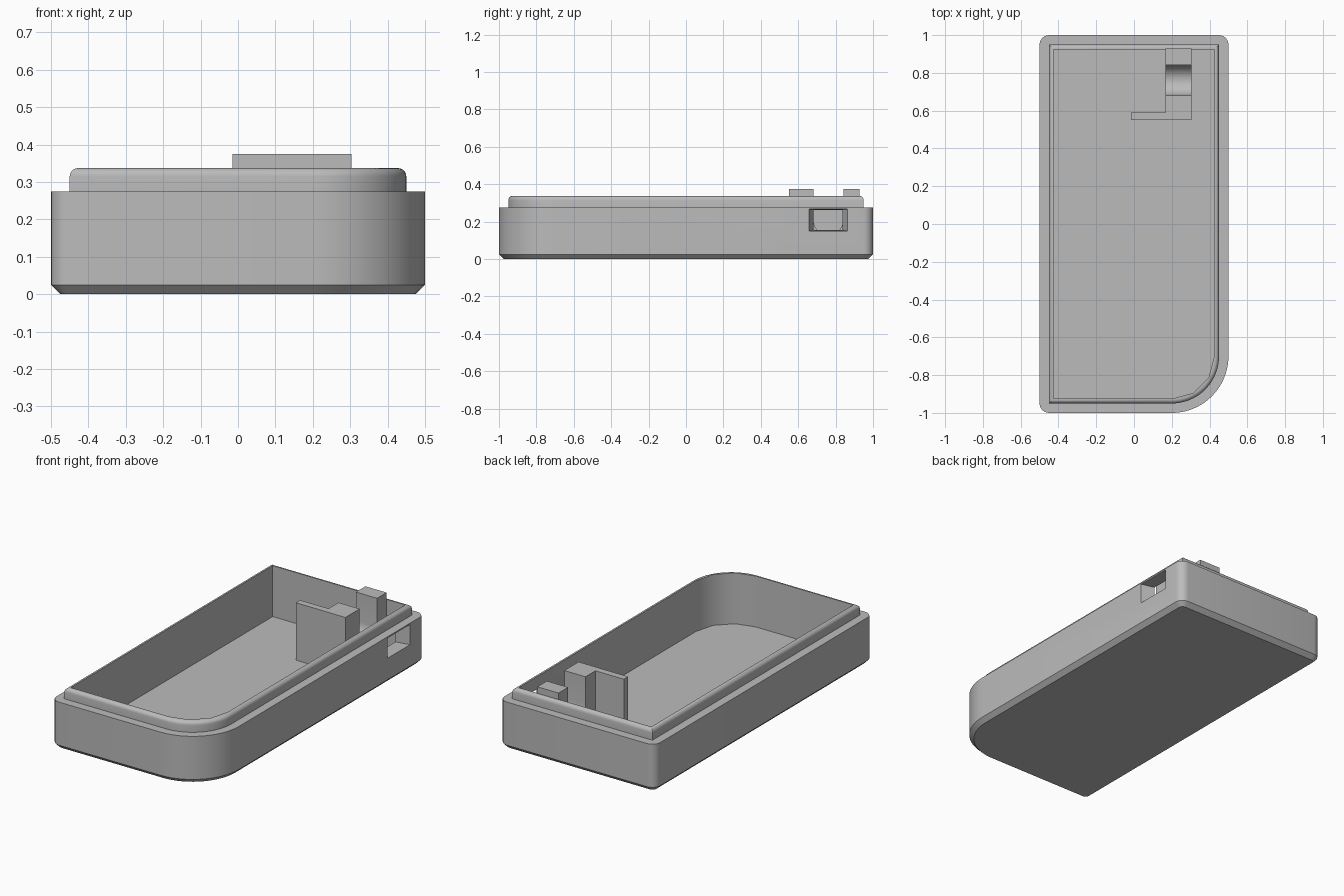
import bpy, bmesh, math

cube = bpy.data.objects.get("Cube")
if cube:
    bpy.data.objects.remove(cube, do_unlink=True)

GREY = bpy.data.materials.new("light grey plastic")
GREY.use_nodes = True
GREY.diffuse_color = (0.5, 0.5, 0.5, 1)
GREY.node_tree.nodes["Principled BSDF"].inputs["Base Color"].default_value = (0.5, 0.5, 0.5, 1)


def outline(inset, big_segs=20, small_segs=6):
    """Case outline: three tight corners and one wide corner at front left."""
    hx, hy = 0.5 - inset, 1 - inset
    pts = []
    for i, (sx, sy) in enumerate([(1, -1), (1, 1), (-1, 1), (-1, -1)]):
        r = max((0.3 if i == 0 else 0.05) - inset, 0)
        n = big_segs if i == 0 else small_segs
        for k in range(n + 1):
            a = math.radians(-90 + 90 * i + 90 * k / n)
            pts.append((sx * (hx - r) + r * math.cos(a), sy * (hy - r) + r * math.sin(a)))
    return pts


def loft(name, rings):
    """Closed solid through a list of equal-length rings of 3D points."""
    bm = bmesh.new()
    loops = [[bm.verts.new(p) for p in ring] for ring in rings]
    n = len(loops[0])
    for a, b in zip(loops, loops[1:]):
        for i in range(n):
            j = (i + 1) % n
            bm.faces.new((a[i], a[j], b[j], b[i]))
    bm.faces.new(loops[0][::-1])
    bm.faces.new(loops[-1])
    bmesh.ops.remove_doubles(bm, verts=bm.verts, dist=1e-5)
    bmesh.ops.recalc_face_normals(bm, faces=bm.faces)
    mesh = bpy.data.meshes.new(name)
    bm.to_mesh(mesh)
    bm.free()
    mesh.materials.append(GREY)
    obj = bpy.data.objects.new(name, mesh)
    bpy.context.collection.objects.link(obj)
    return obj


def activate(obj):
    bpy.ops.object.select_all(action='DESELECT')
    obj.select_set(True)
    bpy.context.view_layer.objects.active = obj


def cut(obj, cutter):
    mod = obj.modifiers.new("cut", 'BOOLEAN')
    mod.operation, mod.solver, mod.object = 'DIFFERENCE', 'EXACT', cutter
    activate(obj)
    bpy.ops.object.modifier_apply(modifier=mod.name)
    bpy.data.objects.remove(cutter, do_unlink=True)


def box(name, x0, x1, y0, y1, z0, z1):
    base = [(x0, y0), (x1, y0), (x1, y1), (x0, y1)]
    return loft(name, [[(x, y, z) for x, y in base] for z in (z0, z1)])


# Case shell: chamfered bottom, ledge and raised rim with a rounded outer edge
TOP, ROUND = 0.337, 0.022
levels = [(0.025, 0), (0, 0.025), (0, 0.275), (0.05, 0.275)]
for k in range(6):
    a = math.radians(18 * k)
    levels.append((0.05 + ROUND * (1 - math.cos(a)), TOP - ROUND * (1 - math.sin(a))))
case = loft("case_shell", [[(x, y, z) for x, y in outline(i)] for i, z in levels])

# Hollow interior with a faceted wide corner
FLOOR = 0.042
cavity = outline(0.075, big_segs=3)
cut(case, loft("cavity_cutter", [[(x, y, z) for x, y in cavity] for z in (FLOOR, 0.5)]))


# Tapered connector opening in the left wall
def port_ring(x, half, z0, z1):
    return [(x, 0.76 + s * half, z) for s, z in ((-1, z0), (1, z0), (1, z1), (-1, z1))]


cut(case, loft("port_cutter", [port_ring(0.41, 0.073, 0.157, 0.263),
                               port_ring(0.501, 0.103, 0.15, 0.267)]))

# Connector cradle: block against the back wall with a U-shaped saddle
Y, R, ZC, H = 0.761, 0.08, 0.21, 0.375
profile = [(0.928, FLOOR - 0.01), (0.928, H), (Y + R, H)]
for k in range(17):
    a = math.pi * k / 16
    profile.append((Y + R * math.cos(a), ZC - R * math.sin(a)))
profile += [(Y - R, H), (0.55, H), (0.55, FLOOR - 0.01)]
cradle = loft("connector_cradle", [[(x, y, z) for y, z in profile] for x in (0.168, 0.304)])

# Thin fin beside the cradle
fin = box("support_fin", -0.015, 0.17, 0.551, 0.59, FLOOR - 0.01, H)

for obj in (case, cradle, fin):
    activate(obj)
    bpy.ops.object.shade_smooth_by_angle(angle=math.radians(35))
